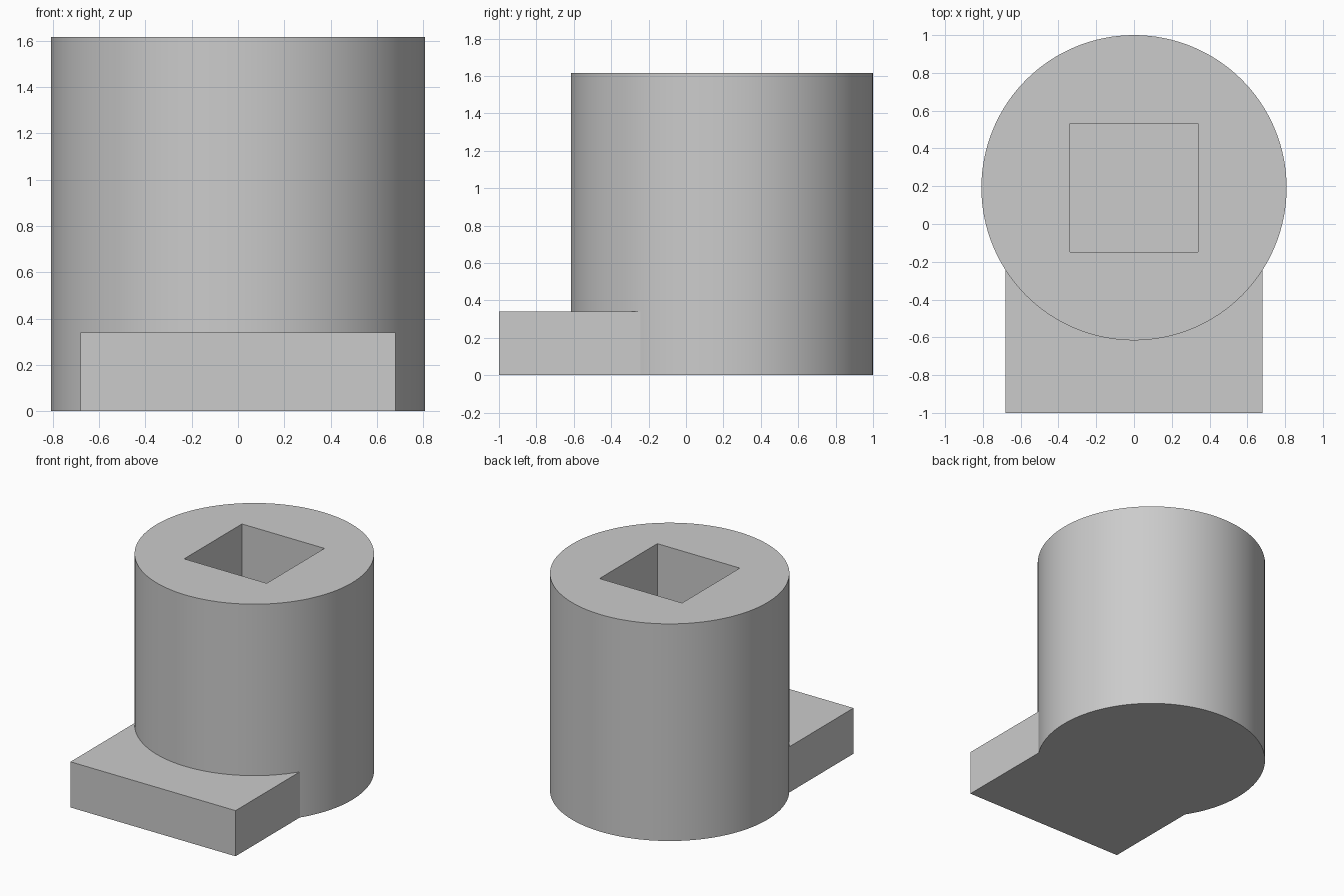
import bpy
import math

old = bpy.data.objects.get("Cube")
if old:
    bpy.data.objects.remove(old, do_unlink=True)

RADIUS = 0.808
HEIGHT = 1.617
CENTRE_Y = 1 - RADIUS
BASE_H = 0.34
SOCKET = 0.68

# Single grey finish
grey = bpy.data.materials.new("grey")
grey.use_nodes = True
colour = (0.6, 0.6, 0.6, 1)
grey.diffuse_color = colour
grey.node_tree.nodes["Principled BSDF"].inputs["Base Color"].default_value = colour


def box(name, low, high):
    """Axis-aligned box between two corners."""
    centre = [(a + b) / 2 for a, b in zip(low, high)]
    bpy.ops.mesh.primitive_cube_add(size=1, location=centre)
    ob = bpy.context.object
    ob.name = name
    ob.scale = [b - a for a, b in zip(low, high)]
    bpy.ops.object.transform_apply(location=False, rotation=False, scale=True)
    ob.data.materials.append(grey)
    return ob


def combine(target, tool, operation):
    """Apply a boolean and discard the tool object."""
    tool.hide_render = True
    mod = target.modifiers.new(operation.lower(), "BOOLEAN")
    mod.operation = operation
    mod.solver = "EXACT"
    mod.object = tool
    bpy.ops.object.select_all(action="DESELECT")
    target.select_set(True)
    bpy.context.view_layer.objects.active = target
    bpy.ops.object.modifier_apply(modifier=mod.name)
    bpy.data.objects.remove(tool, do_unlink=True)


# Round body
bpy.ops.mesh.primitive_cylinder_add(
    vertices=128, radius=RADIUS, depth=HEIGHT, location=(0, CENTRE_Y, HEIGHT / 2))
body = bpy.context.object
body.name = "socket_body"
body.data.materials.append(grey)

# Low foot block fused to the front of the body
foot = box("foot_block", (-SOCKET, -1, 0), (SOCKET, -0.2, BASE_H))
combine(body, foot, "UNION")

# Square blind socket in the top
half = SOCKET / 2
cutter = box("socket_cutter", (-half, CENTRE_Y - half, BASE_H),
             (half, CENTRE_Y + half, HEIGHT + 0.2))
combine(body, cutter, "DIFFERENCE")

# Smooth round wall, crisp edges
bpy.ops.object.shade_smooth_by_angle(angle=math.radians(30))
